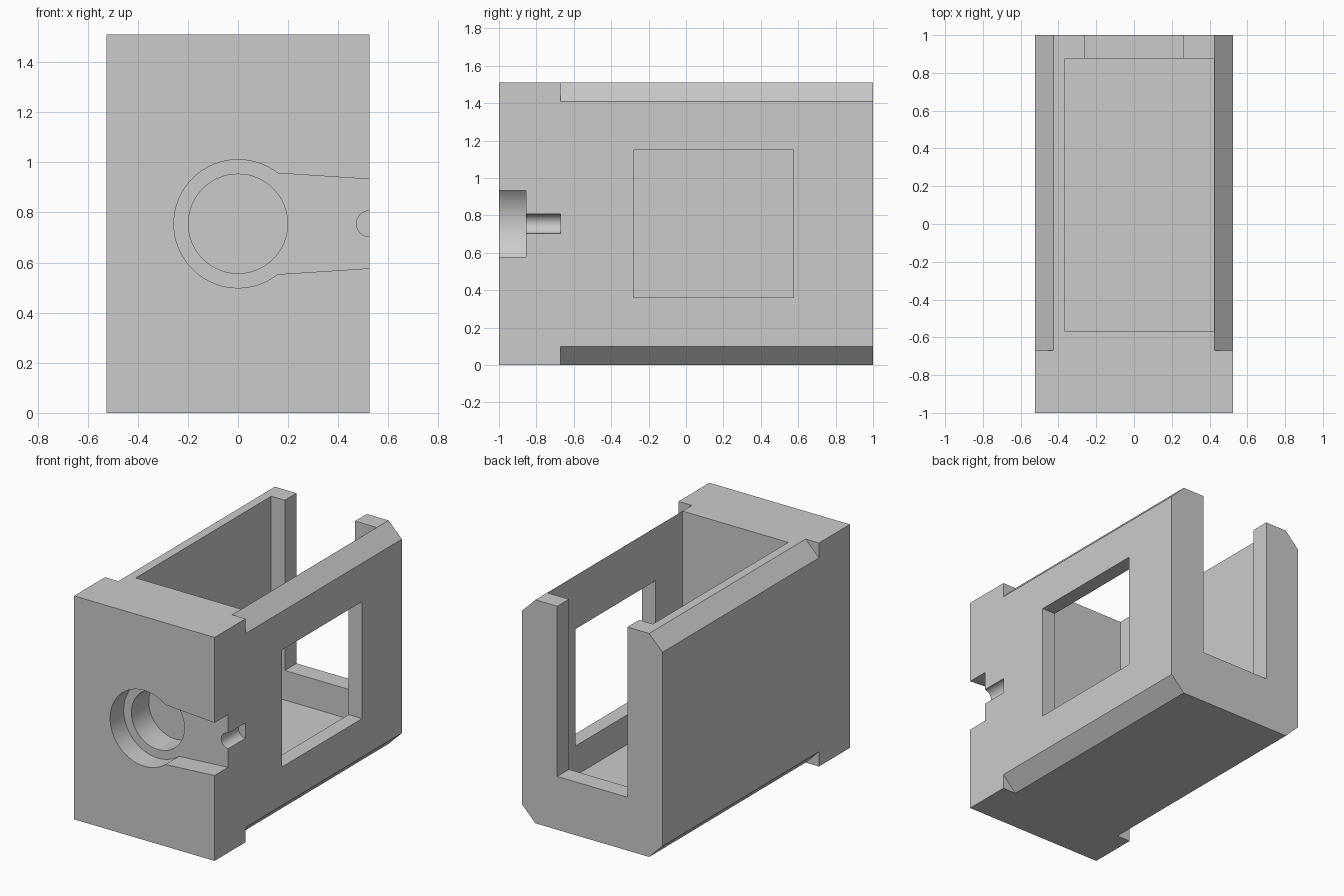
import bpy
import bmesh
from math import cos, sin, radians

if "Cube" in bpy.data.objects:
    bpy.data.objects.remove(bpy.data.objects["Cube"], do_unlink=True)

W, H = 0.525, 1.51      # half width, height
MID = H / 2             # height of the front bore
CH = 0.1                # chamfer size
STOP = -0.67            # chamfers and bores end here


def prism(name, profile, y0, y1):
    """Extrude a closed x-z profile along y."""
    bm = bmesh.new()
    face = bm.faces.new([bm.verts.new((x, y0, z)) for x, z in profile])
    new = bmesh.ops.extrude_face_region(bm, geom=[face])["geom"]
    moved = [v for v in new if isinstance(v, bmesh.types.BMVert)]
    bmesh.ops.translate(bm, verts=moved, vec=(0, y1 - y0, 0))
    bmesh.ops.recalc_face_normals(bm, faces=bm.faces)
    mesh = bpy.data.meshes.new(name)
    bm.to_mesh(mesh)
    bm.free()
    obj = bpy.data.objects.new(name, mesh)
    bpy.context.collection.objects.link(obj)
    return obj


def rect(x0, x1, z0, z1):
    return [(x0, z0), (x1, z0), (x1, z1), (x0, z1)]


def arc(cx, cz, r, start=0, end=360, n=64):
    steps = n if end - start == 360 else n + 1
    angles = [radians(start + (end - start) * i / n) for i in range(steps)]
    return [(cx + r * cos(a), cz + r * sin(a)) for a in angles]


# Housing block
housing = prism("housing", rect(-W, W, 0, H), -1, 1)

# Cavity open to the top, slot in the back wall, window in the left wall
cutters = [
    prism("cavity_cutter", rect(-0.365, 0.424, 0.16, H + 0.2), -0.57, 0.875),
    prism("back_slot_cutter", rect(-0.2625, 0.2625, 0.36, H + 0.2), 0.8, 1.2),
    prism("window_cutter", rect(0.3, 0.7, 0.36, 1.15), -0.28, 0.575),
]

# Front keyhole recess with tapered channel, bore and side groove
keyhole = arc(0, MID, 0.256, 52, 308) + [(0.6, MID - 0.173), (0.6, MID + 0.173)]
cutters += [
    prism("keyhole_cutter", keyhole, -1.2, -0.855),
    prism("bore_cutter", arc(0, MID, 0.198), -1.1, STOP),
    prism("groove_cutter", arc(W, MID, 0.052, n=32), -0.95, STOP),
]

# Chamfers on the four long edges
for sx in (-1, 1):
    for z, sz in ((0, -1), (H, 1)):
        corner = [(sx * (W + CH), z - sz * 2 * CH),
                  (sx * (W + CH), z + sz * CH),
                  (sx * (W - 2 * CH), z + sz * CH)]
        cutters.append(prism("chamfer_cutter", corner, STOP, 1.2))

# Carve the housing
bpy.context.view_layer.objects.active = housing
for cutter in cutters:
    cutter.hide_render = True
    mod = housing.modifiers.new(cutter.name, "BOOLEAN")
    mod.operation = "DIFFERENCE"
    mod.solver = "EXACT"
    mod.object = cutter
    bpy.ops.object.modifier_apply(modifier=mod.name)
for cutter in cutters:
    bpy.data.objects.remove(cutter, do_unlink=True)

# Grey material
grey = bpy.data.materials.new("grey")
grey.use_nodes = True
grey.diffuse_color = (0.6, 0.6, 0.6, 1)
grey.node_tree.nodes["Principled BSDF"].inputs["Base Color"].default_value = (0.6, 0.6, 0.6, 1)
housing.data.materials.clear()
housing.data.materials.append(grey)

bpy.ops.object.select_all(action="DESELECT")
housing.select_set(True)
bpy.ops.object.shade_smooth_by_angle(angle=radians(25))
